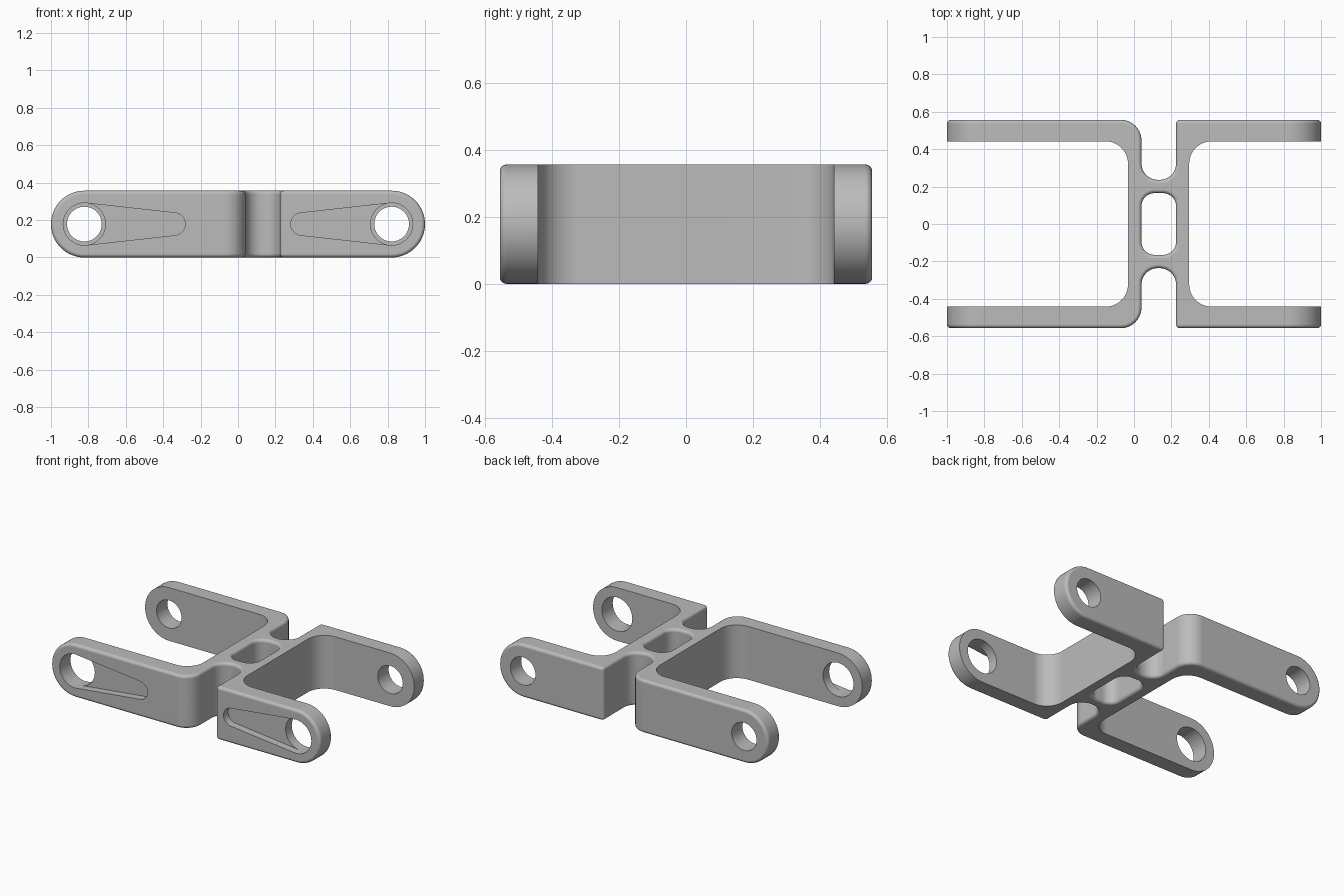
import bpy, bmesh, math

if "Cube" in bpy.data.objects:
    bpy.data.objects.remove(bpy.data.objects["Cube"])

H = 0.357            # height
R = H / 2            # arm tip radius
PIN = 1 - R          # hole centre along x
Y_OUT, Y_IN = 0.557, 0.442
FILLET = 0.02

grey = bpy.data.materials.new("light_grey")
grey.diffuse_color = (0.5, 0.5, 0.5, 1)
grey.use_nodes = True
grey.node_tree.nodes["Principled BSDF"].inputs["Base Color"].default_value = grey.diffuse_color


def arc(cx, cy, r, a0, a1, n=10):
    """Points along an arc, angles in degrees."""
    return [(cx + r * math.cos(math.radians(a0 + (a1 - a0) * i / n)),
             cy + r * math.sin(math.radians(a0 + (a1 - a0) * i / n))) for i in range(n + 1)]


def prism(name, pts, lo, hi, axis):
    """Extrude a closed outline along y (outline in xz) or z (outline in xy)."""
    place = (lambda p, t: (p[0], t, p[1])) if axis == "y" else (lambda p, t: (p[0], p[1], t))
    bm = bmesh.new()
    a = [bm.verts.new(place(p, lo)) for p in pts]
    b = [bm.verts.new(place(p, hi)) for p in pts]
    bm.faces.new(a)
    bm.faces.new(b[::-1])
    for i in range(len(pts)):
        j = (i + 1) % len(pts)
        bm.faces.new((a[j], a[i], b[i], b[j]))
    bmesh.ops.recalc_face_normals(bm, faces=bm.faces)
    me = bpy.data.meshes.new(name)
    bm.to_mesh(me)
    bm.free()
    me.materials.append(grey)
    ob = bpy.data.objects.new(name, me)
    bpy.context.collection.objects.link(ob)
    return ob


def apply(ob, mod):
    bpy.context.view_layer.objects.active = ob
    bpy.ops.object.modifier_apply(modifier=mod.name)


def boolean(ob, cutter, op):
    m = ob.modifiers.new("cut", "BOOLEAN")
    m.operation, m.solver, m.object = op, "EXACT", cutter
    apply(ob, m)
    bpy.data.objects.remove(cutter)


# Half of the plan: two arms, two webs and one bridge, starting at the centre line
XL, XR = 0.04, 0.225          # facing sides of the two webs
WL, WR = -0.032, 0.295        # inner sides of the two webs
plan = [(WL, 0)]
plan += arc(WL - 0.12, Y_IN - 0.12, 0.12, 0, 90)
plan += [(-1.1, Y_IN), (-1.1, Y_OUT)]
plan += arc(XL - 0.11, Y_OUT - 0.11, 0.11, 90, 0)
plan += arc(XL + 0.088, 0.236 + 0.088, 0.088, 180, 270)
plan += arc(XR - 0.088, 0.236 + 0.088, 0.088, 270, 360)
plan += [(XR, Y_OUT), (1.1, Y_OUT), (1.1, Y_IN)]
plan += arc(WR + 0.12, Y_IN - 0.12, 0.12, 90, 180)
plan += [(WR, 0), (XR, 0)]
plan += arc(XR - 0.07, 0.165 - 0.07, 0.07, 0, 90)
plan += arc(XL + 0.07, 0.165 - 0.07, 0.07, 90, 180)
plan += [(XL, 0)]
body = prism("double_fork_bracket", plan, -0.1, 0.5, "z")

# Round the arm tips with a long stadium outline
stadium = arc(PIN, R, R, -90, 90, 28) + arc(-PIN, R, R, 90, 270, 28)
boolean(body, prism("tip_shape", stadium, -0.3, 0.9, "y"), "INTERSECT")

# Fillet the outer rims, the notch and the window, leaving fork insides sharp
bm = bmesh.new()
bm.from_mesh(body.data)
bmesh.ops.remove_doubles(bm, verts=bm.verts, dist=1e-5)
rim = []
for e in bm.edges:
    m = (e.verts[0].co + e.verts[1].co) / 2
    if len(e.link_faces) != 2 or e.calc_face_angle(0) < math.radians(40):
        continue
    between = XL - 0.002 < m.x < XR + 0.002 and m.y > 0.001
    if between or m.y > Y_IN + 0.005:
        rim.append(e)
bmesh.ops.bevel(bm, geom=rim, offset=FILLET, offset_type="OFFSET", segments=4,
                profile=0.5, affect="EDGES", clamp_overlap=True)
cap = [f for f in bm.faces if all(abs(v.co.y) < 1e-4 for v in f.verts)]
bmesh.ops.delete(bm, geom=cap, context="FACES")
bm.to_mesh(body.data)
bm.free()

# Mirror to the other half
mir = body.modifiers.new("mirror", "MIRROR")
mir.use_axis = (False, True, False)
mir.use_clip = True
mir.merge_threshold = 0.0005
apply(body, mir)

# Pin holes (wider in front) and tapered front pockets
R_FRONT, R_BACK, R_SMALL = 0.113, 0.093, 0.06
dist = PIN - 0.342
ang = math.degrees(math.acos((R_FRONT - R_SMALL) / dist))
for s in (-1, 1):
    big = arc(0, 0, R_FRONT * 0.998, -ang, ang, 1)
    small = arc(dist, 0, R_SMALL, ang, -ang, 16)
    pocket = [(s * (PIN - x), R + z) for x, z in big + small]
    boolean(body, prism("pocket", pocket, -0.7, -Y_OUT + 0.05, "y"), "DIFFERENCE")
    for r, lo, hi in ((R_FRONT, -0.7, -0.3), (R_BACK, 0.3, 0.7)):
        circle = arc(s * PIN, R, r, 0, 360, 40)[:-1]
        boolean(body, prism("pin_hole", circle, lo, hi, "y"), "DIFFERENCE")

# Smooth shading with crisp edges
bpy.context.view_layer.objects.active = body
body.select_set(True)
bpy.ops.object.shade_smooth_by_angle(angle=math.radians(30))
wn = body.modifiers.new("weighted_normal", "WEIGHTED_NORMAL")
wn.keep_sharp = True
